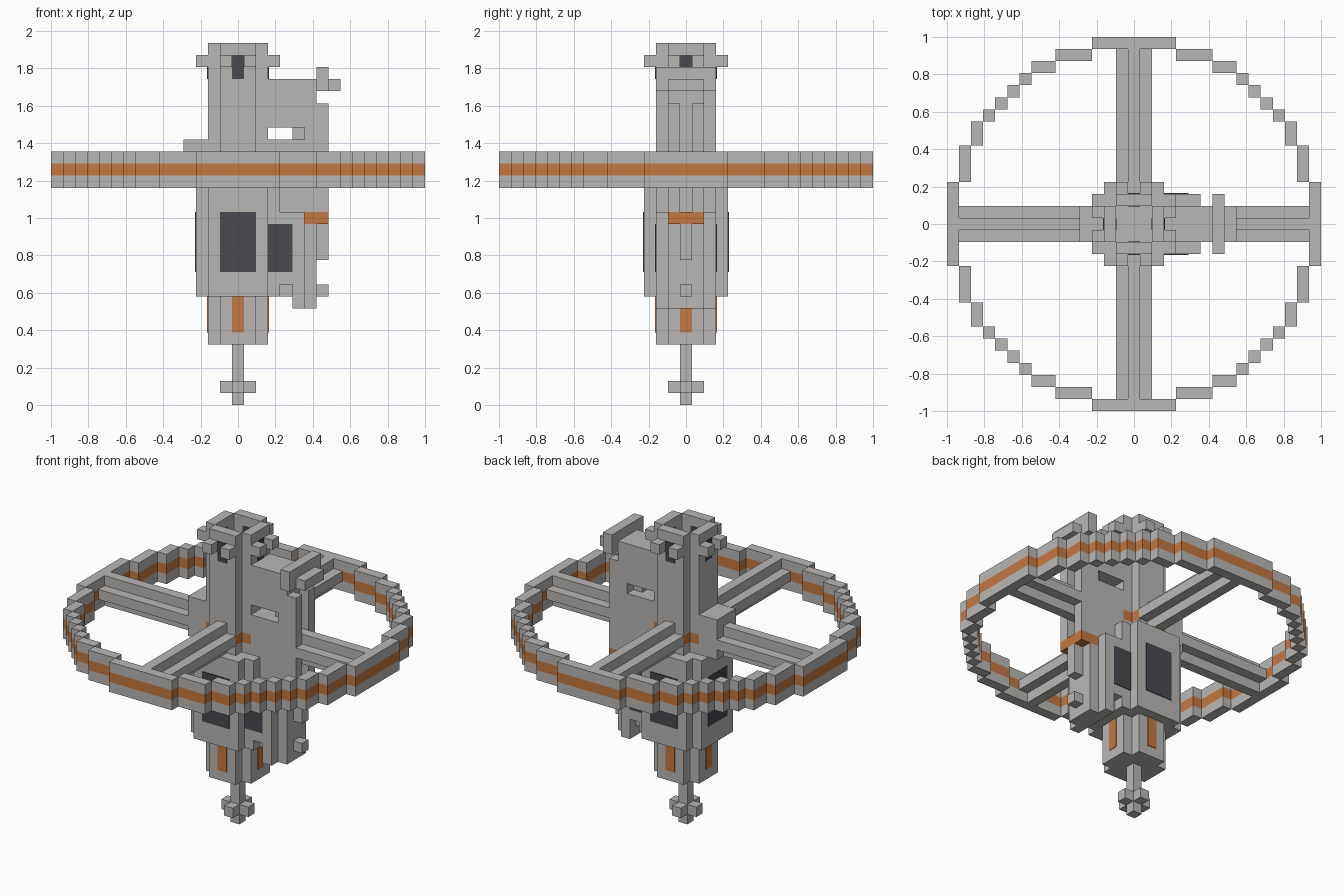
import bpy
import bmesh
from mathutils import Matrix, Vector

if "Cube" in bpy.data.objects:
    bpy.data.objects.remove(bpy.data.objects["Cube"], do_unlink=True)

U = 2 / 31      # one block
E = 0.06        # plate thickness in blocks


def material(name, rgb):
    m = bpy.data.materials.new(name)
    m.use_nodes = True
    col = (*rgb, 1)
    m.diffuse_color = col
    bsdf = m.node_tree.nodes["Principled BSDF"]
    bsdf.inputs["Base Color"].default_value = col
    bsdf.inputs["Roughness"].default_value = 0.9
    return m


GREY = material("hull grey", (0.48, 0.475, 0.465))
ORANGE = material("trim orange", (0.56, 0.19, 0.05))
DARK = material("window dark", (0.065, 0.065, 0.078))


def part(name, mat, boxes):
    """Join boxes given as (x0, x1, y0, y1, z0, z1) in blocks."""
    bm = bmesh.new()
    for x0, x1, y0, y1, z0, z1 in boxes:
        size = Vector((x1 - x0, y1 - y0, z1 - z0)) * U
        mid = Vector((x0 + x1, y0 + y1, z0 + z1)) * U / 2
        bmesh.ops.create_cube(bm, size=1, matrix=Matrix.Translation(mid) @ Matrix.Diagonal((*size, 1)))
    me = bpy.data.meshes.new(name)
    bm.to_mesh(me)
    bm.free()
    me.materials.append(mat)
    ob = bpy.data.objects.new(name, me)
    bpy.context.collection.objects.link(ob)
    return ob


def bar(x0, x1, half, z0, z1):
    return (x0, x1, -half, half, z0, z1)


def plus(a, b, z0, z1):
    return [bar(-a, a, b, z0, z1), bar(-b, b, a, z0, z1)]


def turn(box, times):
    """Quarter turns of a box about the z axis."""
    x0, x1, y0, y1, z0, z1 = box
    for _ in range(times):
        x0, x1, y0, y1 = -y1, -y0, x0, x1
    return (x0, x1, y0, y1, z0, z1)


def around(boxes, sides=range(4)):
    return [turn(b, s) for b in boxes for s in sides]


def both(x0, x1, y0, y1, z0, z1):
    return [(x0, x1, y0, y1, z0, z1), (x0, x1, -y1, -y0, z0, z1)]


# Central column, bottom to top
part("antenna", GREY, [bar(-.5, .5, .5, 0, 5)] + plus(1.5, .5, 1, 2))
part("lower_hull", GREY, plus(2.5, 1.5, 5, 9))
part("main_hull", GREY, plus(3.5, 2.5, 9, 18))
part("tower_base", GREY, plus(2.5, 1.5, 18, 19))
part("tower_band", ORANGE, plus(2.5, 1.5, 19, 20))
part("tower", GREY, plus(2.5, 1.5, 20, 27))
part("crown_wall", GREY, around([bar(1.5, 2.5, 1.5, 27, 30)]))
part("crown_brackets", GREY, around(both(2.5, 3.5, .5, 1.5, 28, 29)))
part("arm_root_block", GREY, [bar(-4.5, -2.5, 1.5, 18, 22)])

# Column plates: sides 1, 2, 3 are back, -x and front
part("crown_windows", DARK, around([bar(1.5 - E, 2.5 + E, .5, 27, 29)]))
part("hull_windows", DARK, around([bar(3.5, 3.5 + E, 1.5, 11, 16)], (1, 2, 3)))
part("lower_stripes", ORANGE, around([bar(2.5, 2.5 + E, .5, 6, 9)]))

# Spokes with a cross-shaped section
part("spokes", GREY, around([bar(2.5, 14.5, .5, 18, 21), bar(2.5, 14.5, 1.5, 19, 20)]))

# Stepped ring: one quadrant's steps turned around the axis
steps = [(14.5, 0, 3.5), (13.5, 3.5, 6.5), (12.5, 6.5, 8.5), (11.5, 8.5, 9.5), (10.5, 9.5, 10.5)]


def ring(z0, z1):
    boxes = []
    for r, s, e in steps:
        boxes += around(both(r, r + 1, s, e, z0, z1))
    return boxes


part("ring_lower", GREY, ring(18, 19))
part("ring_stripe", ORANGE, ring(19, 20))
part("ring_upper", GREY, ring(20, 21))

# Side fin above the hull, with a slot through it
part("fin", GREY, [bar(2.5, 6.5, 1.5, 16, 22), bar(2.5, 6.5, 1.5, 23, 27),
                   bar(4.5, 5.5, .5, 22, 23), bar(5.5, 6.5, 1.5, 22, 23)])
part("fin_posts", GREY, both(6.5, 7.5, .5, 1.5, 16, 25))
part("fin_crossbar", GREY, [bar(6.5, 7.5, 2.5, 26, 28), bar(7.5, 8.5, 1.5, 26, 27)])

# Side pod below the ring
part("pod", GREY, [bar(2.5, 4.5, 2.5, 10, 16), bar(2.5, 3.5, 2.5, 9, 10),
                   bar(3.5, 4.5, 1.5, 9, 10), bar(4.5, 5.5, 2.5, 8, 16)])
part("pod_edge", GREY, [bar(5.5, 6.5, 1.5, 8, 15), bar(6.5, 7.5, .5, 12, 15),
                        bar(6.5, 7.5, .5, 9, 10)])
part("pod_stripe", ORANGE, [bar(5.5, 7.5, 1.5, 15, 16)])
part("pod_windows", DARK, both(2.5, 4.5, 2.5, 2.5 + E, 11, 15))
